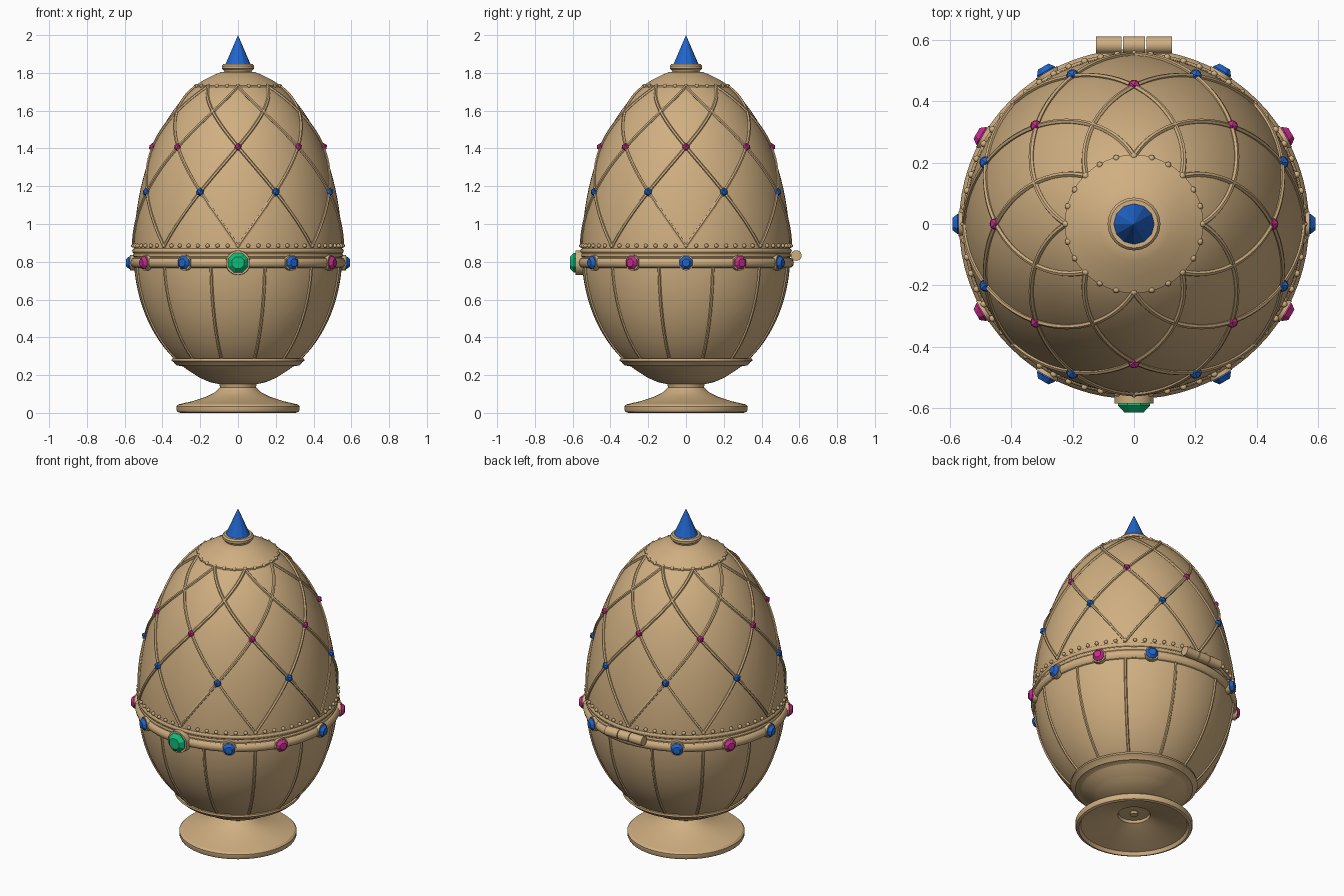
import bpy, bmesh
from math import sin, cos, pi, sqrt, radians
from mathutils import Matrix, Vector

if "Cube" in bpy.data.objects:
    bpy.data.objects.remove(bpy.data.objects["Cube"], do_unlink=True)


def material(name, rgb):
    m = bpy.data.materials.new(name)
    m.use_nodes = True
    m.diffuse_color = (*rgb, 1)
    m.node_tree.nodes["Principled BSDF"].inputs["Base Color"].default_value = (*rgb, 1)
    return m


GOLD = material("pale gold", (0.63, 0.43, 0.22))
BLUE = material("sapphire blue", (0.015, 0.13, 0.60))
PINK = material("ruby pink", (0.56, 0.025, 0.26))
GREEN = material("emerald green", (0.005, 0.50, 0.19))

# Egg shape: two half ellipses sharing one equator
EQUATOR, WIDTH, UPPER, LOWER = 0.84, 0.552, 0.97, 0.70


def egg_radius(z):
    h = (z - EQUATOR) / (UPPER if z > EQUATOR else LOWER)
    return WIDTH * sqrt(max(0, 1 - h * h))


def polar(r, angle, z):
    return Vector((r * cos(angle), r * sin(angle), z))


def finish(name, bm, mat, smooth=True):
    bmesh.ops.recalc_face_normals(bm, faces=bm.faces)
    mesh = bpy.data.meshes.new(name)
    bm.to_mesh(mesh)
    bm.free()
    mesh.materials.append(mat)
    ob = bpy.data.objects.new(name, mesh)
    bpy.context.collection.objects.link(ob)
    if smooth:
        select(ob)
        bpy.ops.object.shade_smooth_by_angle(angle=radians(30))
    return ob


def select(ob):
    bpy.ops.object.select_all(action='DESELECT')
    ob.select_set(True)
    bpy.context.view_layer.objects.active = ob


def lathe(name, profile, mat=GOLD, steps=72, smooth=True):
    bm = bmesh.new()
    verts = [bm.verts.new((r, 0, z)) for r, z in profile]
    edges = [bm.edges.new(pair) for pair in zip(verts, verts[1:])]
    bmesh.ops.spin(bm, geom=verts + edges, axis=(0, 0, 1), cent=(0, 0, 0),
                   angle=2 * pi, steps=steps)
    bmesh.ops.remove_doubles(bm, verts=bm.verts, dist=0.0001)
    return finish(name, bm, mat, smooth)


def ring(name, radius, z, thick, tall):
    pts = [(radius + thick * cos(i * pi / 6), z + tall * sin(i * pi / 6)) for i in range(13)]
    return lathe(name, pts)


def wires(name, paths, depth):
    curve = bpy.data.curves.new(name, 'CURVE')
    curve.dimensions = '3D'
    curve.bevel_depth = depth
    curve.bevel_resolution = 1
    for path in paths:
        spline = curve.splines.new('POLY')
        spline.points.add(len(path) - 1)
        for point, co in zip(spline.points, path):
            point.co = (*co, 1)
    curve.materials.append(GOLD)
    ob = bpy.data.objects.new(name, curve)
    bpy.context.collection.objects.link(ob)
    select(ob)
    bpy.ops.object.convert(target='MESH')
    bpy.ops.object.shade_smooth_by_angle(angle=radians(50))


def balls(name, points, radius, mat, smooth, detail=1):
    bm = bmesh.new()
    for p in points:
        bmesh.ops.create_icosphere(bm, subdivisions=detail, radius=radius,
                                   matrix=Matrix.Translation(p))
    finish(name, bm, mat, smooth)


def studs(name, angles, z, start, end, r1, r2, mat, sides, smooth=False):
    # Truncated cones pointing outward from the egg's axis
    bm = bmesh.new()
    for a in angles:
        turn = polar(1, a, 0).to_track_quat('Z', 'Y').to_matrix().to_4x4()
        place = Matrix.Translation(polar((start + end) / 2, a, z)) @ turn
        bmesh.ops.create_cone(bm, cap_ends=True, segments=sides, radius1=r1, radius2=r2,
                              depth=end - start,
                              matrix=place @ Matrix.Rotation(pi / sides, 4, 'Z'))
    finish(name, bm, mat, smooth)


# Egg shells, split at the band
def shell(lo, hi, count=28):
    levels = [lo + (hi - lo) * i / count for i in range(count + 1)]
    return [(egg_radius(z), z) for z in levels]


lathe("lower_shell", shell(0.15, EQUATOR))
lathe("upper_shell", shell(EQUATOR, 1.76))

# Foot with a hollow underside, and the cup the egg sits in
lathe("foot", [(0, 0.10), (0.085, 0.10), (0.09, 0.085), (0.14, 0.065), (0.22, 0.04),
               (0.295, 0.02), (0.305, 0.0), (0.32, 0.005), (0.325, 0.015), (0.325, 0.035),
               (0.315, 0.045), (0.24, 0.062), (0.17, 0.085), (0.12, 0.11),
               (0.095, 0.135), (0.1, 0.155), (0, 0.16)])
lathe("cup", [(0, 0.148), (0.09, 0.15), (0.15, 0.163), (0.21, 0.19), (0.26, 0.225),
              (0.285, 0.245), (0.325, 0.252), (0.34, 0.268), (0.352, 0.276),
              (0.35, 0.287), (0.32, 0.287)])
lathe("foot_screw", [(0, 0.085), (0.022, 0.085), (0.022, 0.105)], steps=12)

# Cap, collar and pointed finial
lathe("cap", [(0.2, 1.722), (0.226, 1.724), (0.226, 1.734), (0.17, 1.768), (0.12, 1.793),
              (0.085, 1.806), (0, 1.806)])
lathe("collar", [(0.07, 1.80), (0.076, 1.815), (0.086, 1.822), (0.086, 1.836),
                 (0.078, 1.846), (0, 1.846)], steps=40)
lathe("finial", [(0, 1.842), (0.068, 1.842), (0, 2.0)], BLUE, 12, False)

# Band around the middle with a rim on each shell
ring("band", 0.548, 0.795, 0.023, 0.027)
ring("upper_rim", 0.548, 0.858, 0.012, 0.013)
ring("lower_rim", 0.548, 0.833, 0.008, 0.008)

# Bead rows
for name, count, z, out in (("band_beads", 64, 0.885, 0.004), ("cap_beads", 24, 1.731, 0.004)):
    r = egg_radius(z) + out
    balls(name, [polar(r, 2 * pi * i / count, z) for i in range(count)], 0.011, GOLD, True, 2)

# Crossing lattice wires on the upper shell
STEP = pi / 8


def lattice_height(t):
    return 0.88 + 0.315 * t - 0.0256 * t * t


lattice = []
for i in range(8):
    for way in (-1, 1):
        path = []
        for k in range(41):
            z = lattice_height(k / 10)
            path.append(polar(egg_radius(z) + 0.002, i * pi / 4 + way * STEP * k / 10, z))
        lattice.append(path)
wires("lattice", lattice, 0.009)

# Upright ribs on the lower shell
ribs = []
for i in range(12):
    heights = [0.27 + 0.51 * k / 20 for k in range(21)]
    ribs.append([polar(egg_radius(z) + 0.001, radians(15 + 30 * i), z) for z in heights])
wires("ribs", ribs, 0.008)

# Small gems on the lattice crossings
for name, t, mat in (("lattice_blue_gems", 1, BLUE), ("lattice_pink_gems", 2, PINK)):
    z = lattice_height(t)
    spots = [polar(egg_radius(z) + 0.005, STEP * (2 * i + t), z) for i in range(8)]
    balls(name, spots, 0.023 if t == 1 else 0.021, mat, False)

# Gems on the band, each in a gold setting
blue_angles = [radians(a) for a in (0, 60, 120, 180, 240, 300)]
pink_angles = [radians(a) for a in (30, 150, 210, 330)]
studs("band_settings", blue_angles + pink_angles, 0.795, 0.53, 0.572, 0.041, 0.041, GOLD, 20, True)
for name, angles, mat in (("band_blue_gems", blue_angles, BLUE),
                          ("band_pink_gems", pink_angles, PINK)):
    studs(name, angles, 0.795, 0.565, 0.576, 0.034, 0.036, mat, 8)
    studs(name + "_crown", angles, 0.795, 0.576, 0.593, 0.036, 0.021, mat, 8)

# Large front gem used as the clasp
front = [-pi / 2]
studs("clasp_setting", front, 0.795, 0.53, 0.586, 0.066, 0.064, GOLD, 32, True)
studs("clasp_gem", front, 0.795, 0.58, 0.592, 0.055, 0.057, GREEN, 8)
studs("clasp_gem_crown", front, 0.795, 0.592, 0.615, 0.057, 0.034, GREEN, 8)

# Three hinge knuckles at the back
bm = bmesh.new()
for x, length in ((-0.082, 0.084), (0, 0.072), (0.082, 0.084)):
    place = Matrix.Translation((x, 0.584, 0.833)) @ Matrix.Rotation(pi / 2, 4, 'Y')
    bmesh.ops.create_cone(bm, cap_ends=True, segments=24, radius1=0.028, radius2=0.028,
                          depth=length, matrix=place)
finish("hinge", bm, GOLD)
